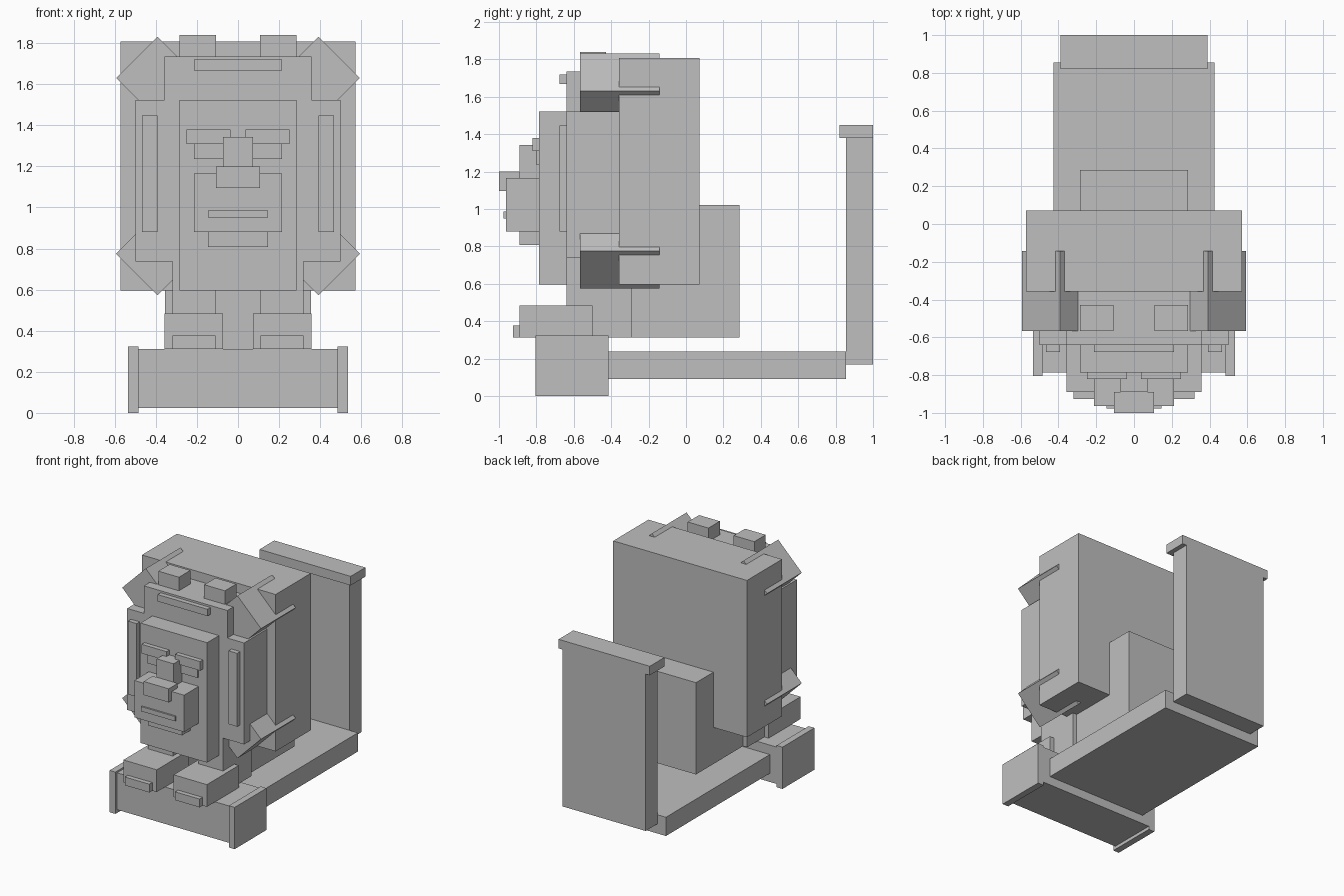
import bpy
import math
from mathutils import Matrix

default = bpy.data.objects.get("Cube")
if default:
    bpy.data.objects.remove(default, do_unlink=True)

# Single stone grey
grey = bpy.data.materials.new("stone grey")
grey.use_nodes = True
colour = (0.52, 0.52, 0.52, 1.0)
grey.diffuse_color = colour
grey.node_tree.nodes["Principled BSDF"].inputs["Base Color"].default_value = colour


def box(name, x, y, z, turn=0.0):
    """Box from (min, max) ranges; turn rotates it about the y axis."""
    bpy.ops.mesh.primitive_cube_add(size=1)
    ob = bpy.context.object
    ob.name = ob.data.name = name
    size = [b - a for a, b in (x, y, z)]
    mid = [(a + b) / 2 for a, b in (x, y, z)]
    ob.data.transform(Matrix.Rotation(turn, 4, 'Y') @ Matrix.Diagonal((*size, 1)))
    ob.location = mid
    ob.data.materials.append(grey)
    return ob


def centred(name, half, y, z):
    return box(name, (-half, half), y, z)


def pair(name, x, y, z, turn=0.0):
    """Mirrored left (+x) and right (-x) boxes."""
    box("left_" + name, x, y, z, turn)
    box("right_" + name, (-x[1], -x[0]), y, z, -turn)


# Platform: front beam with end caps, floor and back wall
centred("front_beam", 0.487, (-0.785, -0.415), (0.025, 0.31))
pair("beam_end", (0.485, 0.535), (-0.805, -0.415), (0.0, 0.323))
centred("floor_slab", 0.427, (-0.43, 0.855), (0.092, 0.237))
centred("back_wall", 0.355, (0.855, 1.0), (0.167, 1.38))
centred("wall_cap", 0.39, (0.82, 1.0), (1.38, 1.45))

# Body, legs and paws
centred("body", 0.285, (-0.29, 0.285), (0.312, 1.022))
pair("leg", (0.11, 0.32), (-0.64, -0.29), (0.312, 0.738))
pair("paw", (0.072, 0.357), (-0.89, -0.5), (0.312, 0.484))
pair("toe", (0.11, 0.32), (-0.926, -0.89), (0.312, 0.376))

# Mane layers
centred("mane_back", 0.572, (-0.357, 0.072), (0.595, 1.808))
centred("mane_front", 0.5, (-0.64, -0.355), (0.738, 1.522))
centred("mane_crest", 0.357, (-0.64, -0.355), (1.3, 1.735))
centred("crest_strip", 0.213, (-0.677, -0.64), (1.667, 1.72))
pair("mane_strip", (0.393, 0.467), (-0.677, -0.64), (0.88, 1.447))

# Mane tufts: square blocks turned to diamonds at the four corners
side = 0.1425
for level, z in (("upper", 1.63), ("lower", 0.775)):
    pair(level + "_tuft", (0.392 - side, 0.392 + side), (-0.567, -0.143),
         (z - side, z + side), math.radians(45))

# Ears
pair("ear", (0.108, 0.285), (-0.567, -0.428), (1.7, 1.84))

# Face
centred("face", 0.285, (-0.785, -0.635), (0.595, 1.522))
pair("brow", (0.037, 0.25), (-0.82, -0.785), (1.31, 1.38))
pair("eye", (0.07, 0.213), (-0.802, -0.785), (1.237, 1.31))
centred("nose_bridge", 0.072, (-0.89, -0.785), (1.165, 1.342))
centred("muzzle", 0.213, (-0.963, -0.785), (0.88, 1.165))
centred("nose", 0.107, (-1.0, -0.89), (1.095, 1.2))
centred("mouth", 0.145, (-0.976, -0.963), (0.95, 0.986))
centred("chin", 0.145, (-0.89, -0.785), (0.808, 0.88))
